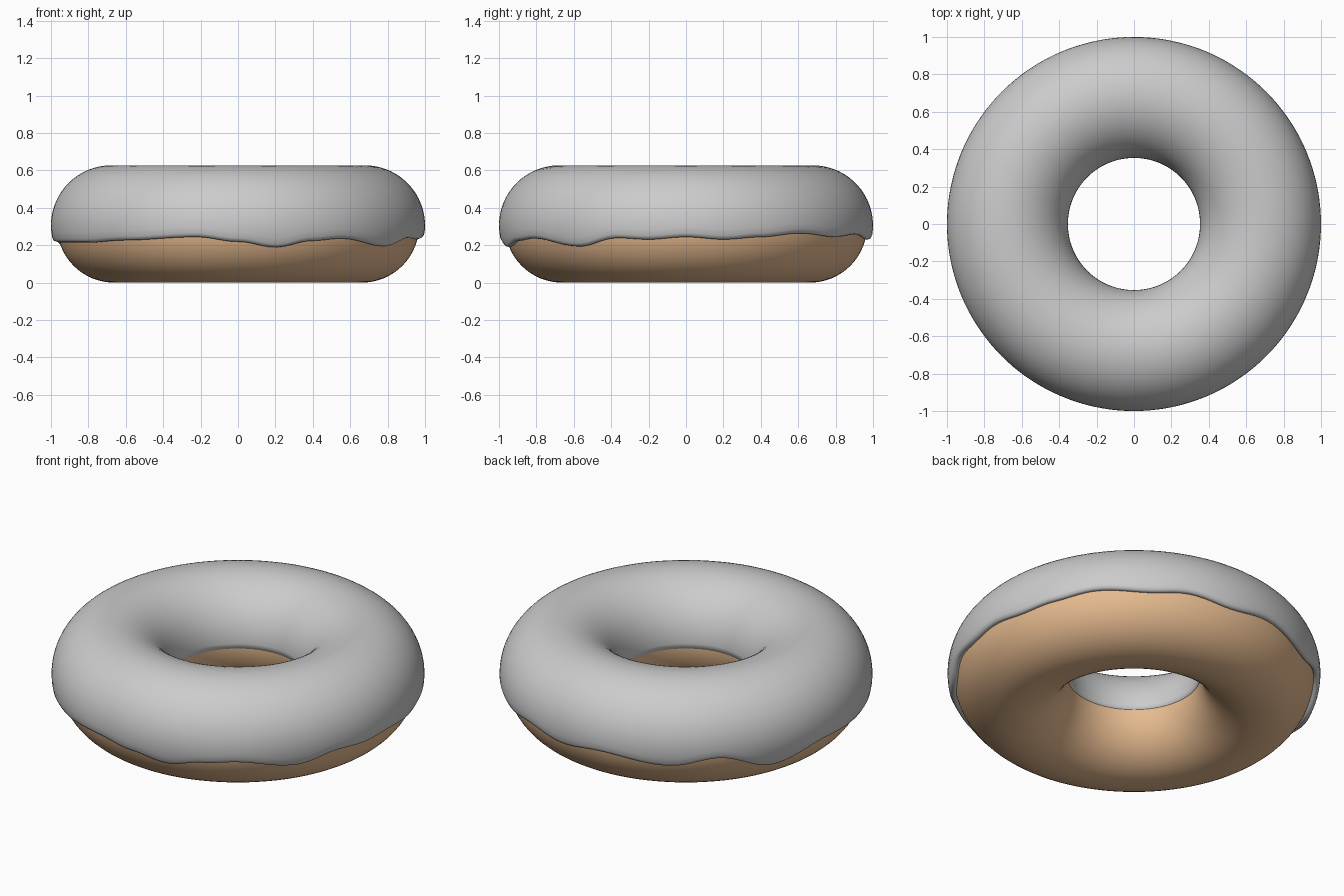
import bpy, bmesh, math

if "Cube" in bpy.data.objects:
    bpy.data.objects.remove(bpy.data.objects["Cube"])

R, r, ZC = 0.662, 0.306, 0.306   # dough ring radius, tube radius, centre height
N = 144

# Drip line: azimuth in degrees -> height of the outer icing edge
DRIPS = [(-165, .215), (-145, .215), (-128, .228), (-103, .245), (-90, .22),
         (-78, .19), (-66, .225), (-56, .237), (-36, .195), (-22, .24),
         (-12, .232), (0, .245), (12, .232), (24, .245), (38, .265),
         (55, .245), (67, .26), (83, .23), (97, .25), (120, .212),
         (135, .255), (154, .16), (174, .225), (195, .215)]


def drip_height(deg):
    deg = (deg + 165) % 360 - 165
    for (a, za), (b, zb) in zip(DRIPS, DRIPS[1:]):
        if a <= deg <= b:
            s = (1 - math.cos(math.pi * (deg - a) / (b - a))) / 2
            return za + (zb - za) * s


def thickness(t):
    return .003 + .029 * ((1 + math.cos(t)) / 2) ** 1.3


def icing_profile(deg):
    # (tube angle, offset from dough) from rounded outer lip over to inner edge
    lo = math.asin((drip_height(deg) - ZC) / (r + .015))
    hi = math.pi + .06
    pts = [(lo + .025, -.006), (lo, .005), (lo - .003, .016), (lo + .02, .027)]
    start = lo + .07
    for i in range(37):
        t = start + (hi - start) * i / 36
        pts.append((t, thickness(t)))
    pts.append((hi + .01, -.004))
    return pts


def sweep(name, profile, closed):
    bm = bmesh.new()
    rings = []
    for k in range(N):
        a = math.tau * k / N
        ring = []
        for t, off in profile(math.degrees(a)):
            d = R + (r + off) * math.cos(t)
            ring.append(bm.verts.new((d * math.cos(a), d * math.sin(a),
                                      ZC + (r + off) * math.sin(t))))
        rings.append(ring)
    m = len(rings[0])
    for k in range(N):
        p, q = rings[k], rings[(k + 1) % N]
        for i in range(m if closed else m - 1):
            j = (i + 1) % m
            f = bm.faces.new((p[i], q[i], q[j], p[j]))
            f.smooth = True
    me = bpy.data.meshes.new(name)
    bm.to_mesh(me)
    bm.free()
    ob = bpy.data.objects.new(name, me)
    bpy.context.collection.objects.link(ob)
    return ob


# Dough ring
dough = sweep("dough", lambda deg: [(math.tau * i / 64, 0) for i in range(64)], True)
mat = bpy.data.materials.new("baked_dough")
mat.diffuse_color = (0.8, 0.5, 0.28, 1)
mat.use_nodes = True
mat.node_tree.nodes["Principled BSDF"].inputs["Base Color"].default_value = mat.diffuse_color
dough.data.materials.append(mat)

# Icing with wavy outer edge
sweep("icing", icing_profile, False)
